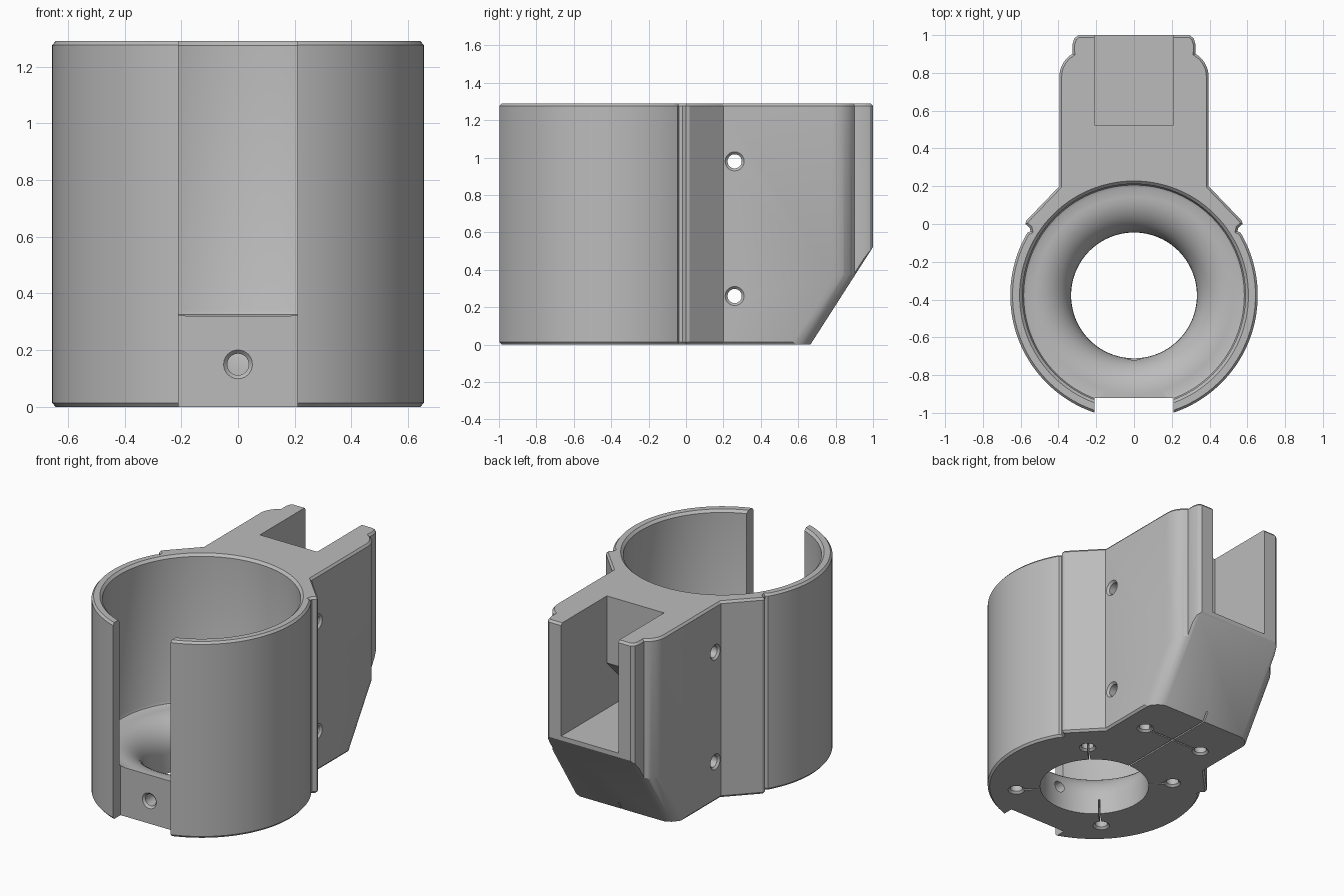
import bpy, bmesh
from math import sin, cos, pi, radians
from mathutils import Vector, Matrix

old = bpy.data.objects.get("Cube")
if old:
    bpy.data.objects.remove(old)

H = 1.29          # overall height
CY = -0.378       # ring centre along y
HALF = 0.395      # half width of the arm

grey = bpy.data.materials.new("plain grey")
grey.use_nodes = True
GREY = (0.5, 0.5, 0.5, 1)
grey.diffuse_color = GREY
grey.node_tree.nodes["Principled BSDF"].inputs["Base Color"].default_value = GREY


def finish(bm, name):
    bmesh.ops.recalc_face_normals(bm, faces=bm.faces)
    mesh = bpy.data.meshes.new(name)
    bm.to_mesh(mesh)
    bm.free()
    mesh.materials.append(grey)
    ob = bpy.data.objects.new(name, mesh)
    bpy.context.collection.objects.link(ob)
    return ob


def prism(bm, points, direction):
    """Extrude a closed loop of 3D points along a direction."""
    face = bm.faces.new([bm.verts.new(p) for p in points])
    ext = bmesh.ops.extrude_face_region(bm, geom=[face])["geom"]
    verts = [g for g in ext if isinstance(g, bmesh.types.BMVert)]
    bmesh.ops.translate(bm, vec=direction, verts=verts)


def box(name, lo, hi):
    bm = bmesh.new()
    a, b = Vector(lo), Vector(hi)
    prism(bm, [(a.x, a.y, a.z), (b.x, a.y, a.z), (b.x, b.y, a.z), (a.x, b.y, a.z)],
          (0, 0, b.z - a.z))
    return finish(bm, name)


def lathe(name, profile, steps, matrix):
    """Solid of revolution; the profile starts and ends on the axis."""
    bm = bmesh.new()
    verts = [bm.verts.new((r, 0, z)) for r, z in profile]
    edges = [bm.edges.new(pair) for pair in zip(verts, verts[1:])]
    bmesh.ops.spin(bm, geom=verts + edges, cent=(0, 0, 0), axis=(0, 0, 1),
                   angle=2 * pi, steps=steps, use_duplicate=False)
    bmesh.ops.remove_doubles(bm, verts=bm.verts, dist=1e-5)
    bm.transform(matrix)
    return finish(bm, name)


def cut(ob, cutter):
    mod = ob.modifiers.new("cut", 'BOOLEAN')
    mod.operation, mod.solver, mod.object = 'DIFFERENCE', 'EXACT', cutter
    bpy.context.view_layer.update()
    result = bpy.data.meshes.new_from_object(
        ob.evaluated_get(bpy.context.evaluated_depsgraph_get()))
    ob.modifiers.clear()
    ob.data = result
    bpy.data.objects.remove(cutter)


# Outline of the right half: ring arc, small notch, shoulder, arm and stepped tip
half = []
for i in range(57):
    a = radians(-90 + i * 120.5 / 56)
    half.append((0.655 * cos(a), CY + 0.655 * sin(a)))
half += [(0.548, -0.038), (0.552, -0.02), (0.575, 0), (0.57, 0.018), (HALF, 0.2)]
for i in range(8):
    a = radians(i * 60 / 7)
    half.append((0.255 + 0.14 * cos(a), 0.78 + 0.14 * sin(a)))
half += [(0.326, 0.915), (0.326, 0.95), (0.316, 0.983), (0.295, 1.0)]
outline = half + [(-x, y) for x, y in reversed(half[1:])]

# Body prism with chamfered top and bottom rims
bm = bmesh.new()
RIM = 0.014
prism(bm, [(x, y, RIM) for x, y in outline], (0, 0, H - 2 * RIM))
bmesh.ops.recalc_face_normals(bm, faces=bm.faces)
for sign, z in ((1, H), (-1, 0)):
    cap = next(f for f in bm.faces if f.normal.z * sign > 0.9)
    bmesh.ops.inset_region(bm, faces=[cap], thickness=0.012, use_even_offset=True)
    for v in cap.verts:
        v.co.z = z


def slice_off(point, normal):
    geom = bm.verts[:] + bm.edges[:] + bm.faces[:]
    bmesh.ops.bisect_plane(bm, geom=geom, dist=1e-6, plane_co=point,
                           plane_no=normal, clear_outer=True)
    bmesh.ops.edgeloop_fill(bm, edges=[e for e in bm.edges if e.is_boundary])


# Sloped underside of the arm, with rounded flanks
slope = Vector((0, 0.53, -0.34)).normalized()
foot = Vector((0, 0.665, 0))
slice_off(foot, slope)
R = 0.11
for side in (-1, 1):
    for deg in (22.5, 45, 67.5):
        n = Vector((side * cos(radians(deg)), 0, 0)) + slope * sin(radians(deg))
        centre = foot - slope * R + Vector((side * (HALF - R), 0, 0))
        slice_off(centre + n * R, n)
body = finish(bm, "holder_body")

# Cup interior: bore, rounded lip, floor and wall
profile = [(0, -0.1), (0.333, -0.1)]
for i in range(11):
    a = radians(i * 9)
    profile.append((0.523 - 0.19 * cos(a), 0.13 + 0.19 * sin(a)))
profile += [(0.57, 0.32), (0.584, 0.326), (0.59, 0.34), (0.59, H - 0.016),
            (0.606, H), (0.606, 1.5), (0, 1.5)]
cut(body, lathe("cup_cutter", profile, 112, Matrix.Translation((0, CY, 0))))

# Front opening
cut(body, box("front_cutter", (-0.21, -1.2, -0.1), (0.21, -0.92, 1.5)))

# Rear channel with an undercut at its inner end
bm = bmesh.new()
channel = [(1.2, 0.55), (0.38, 0.55), (0.38, 0.70), (0.525, 0.85), (0.525, 1.5), (1.2, 1.5)]
prism(bm, [(-0.208, y, z) for y, z in channel], (0.416, 0, 0))
cut(body, finish(bm, "channel_cutter"))


# Screw holes with countersunk mouths
def screw(place, axis, depth, both=False):
    """Drill from a surface point inward along the axis."""
    r, m, s = 0.038, 0.051, 0.013
    prof = [(0, -0.05), (m, -0.05), (m, 0), (r, s)]
    if both:
        prof += [(r, depth - s), (m, depth), (m, depth + 0.05), (0, depth + 0.05)]
    else:
        prof += [(r, depth), (0, depth)]
    rot = Vector((0, 0, 1)).rotation_difference(Vector(axis)).to_matrix().to_4x4()
    cut(body, lathe("screw_cutter", prof, 24, Matrix.Translation(place) @ rot))


for z in (0.26, 0.98):
    screw((-HALF, 0.26, z), (1, 0, 0), 2 * HALF, True)
screw((0, -0.92, 0.15), (0, 1, 0), 0.3)
for x in (-1, 1):
    screw((x * 0.22, 0.37, 0), (0, 0, 1), 0.2)
    for y in (-1, 1):
        screw((x * 0.34, CY + y * 0.34, 0), (0, 0, 1), 0.2)

# Hairline slits in the base
S = 0.005
cut(body, box("cross_slit_cutter", (-0.22, 0.37 - S, -0.1), (0.22, 0.37 + S, 0.1)))
cut(body, box("long_slit_cutter", (-S, -0.2, -0.1), (S, 0.7, 0.1)))
for k in range(4):
    slit = box("radial_slit_cutter", (0.3, -S, -0.1), (0.48, S, 0.1))
    slit.data.transform(Matrix.Translation((0, CY, 0)) @ Matrix.Rotation(radians(45 + 90 * k), 4, 'Z'))
    cut(body, slit)

# Smooth the curved surfaces, keep the edges crisp
bpy.ops.object.select_all(action='DESELECT')
body.select_set(True)
bpy.context.view_layer.objects.active = body
bpy.ops.object.shade_smooth_by_angle(angle=radians(28))
